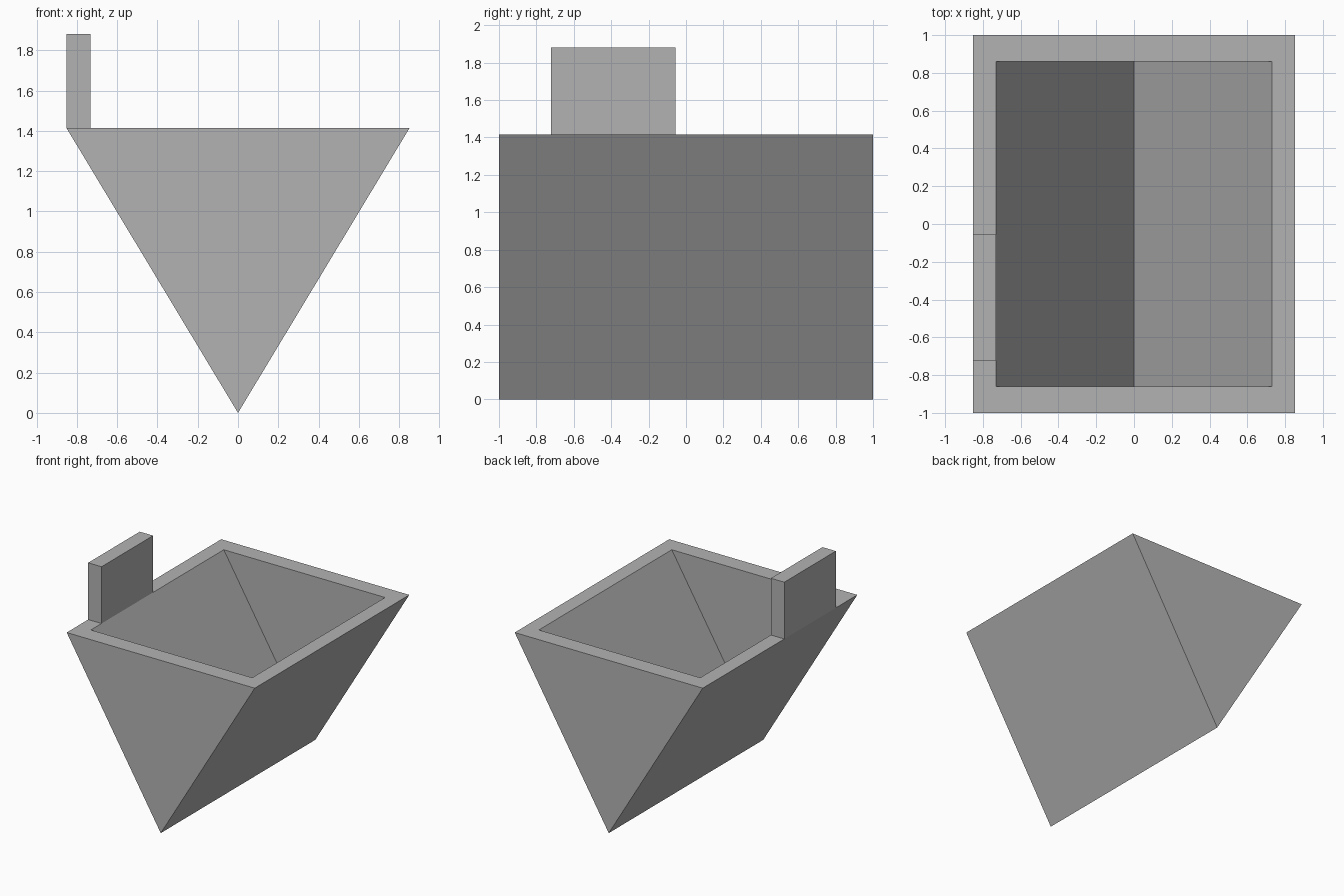
import bpy
import bmesh

if "Cube" in bpy.data.objects:
    bpy.data.objects.remove(bpy.data.objects["Cube"])

grey = bpy.data.materials.new("grey")
grey.diffuse_color = (0.45, 0.45, 0.45, 1)
grey.use_nodes = True
grey.node_tree.nodes["Principled BSDF"].inputs["Base Color"].default_value = grey.diffuse_color

HALF_W, HALF_L, RIM_Z = 0.852, 1.0, 1.415       # outer trough
IN_W, IN_L = 0.731, 0.86                        # cavity opening
IN_Z = RIM_Z * (1 - IN_W / HALF_W)              # cavity floor, walls parallel


def new_object(name, bm):
    bmesh.ops.recalc_face_normals(bm, faces=bm.faces)
    mesh = bpy.data.meshes.new(name)
    bm.to_mesh(mesh)
    bm.free()
    mesh.materials.append(grey)
    obj = bpy.data.objects.new(name, mesh)
    bpy.context.collection.objects.link(obj)
    return obj


def wedge(bm, w, l, bottom):
    """Open-topped V: returns its rim loop."""
    ends = [[bm.verts.new(p) for p in ((-w, y, RIM_Z), (0, y, bottom), (w, y, RIM_Z))]
            for y in (-l, l)]
    a, b = ends
    bm.faces.new(a)
    bm.faces.new(b[::-1])
    for i in (0, 1):
        bm.faces.new((a[i], b[i], b[i + 1], a[i + 1]))
    return [a[0], a[2], b[2], b[0]]


# Trough: outer and inner V shells joined by a flat rim
bm = bmesh.new()
outer = wedge(bm, HALF_W, HALF_L, 0)
inner = wedge(bm, IN_W, IN_L, IN_Z)
for i in range(4):
    j = (i + 1) % 4
    bm.faces.new((outer[i], outer[j], inner[j], inner[i]))
new_object("trough", bm)

# Upright plate standing on the left rim
bm = bmesh.new()
bmesh.ops.create_cube(bm, size=1)
lo, hi = (-HALF_W, -0.722, RIM_Z), (-IN_W, -0.055, 1.88)
for v in bm.verts:
    v.co = [lo[k] if v.co[k] < 0 else hi[k] for k in range(3)]
new_object("upright_plate", bm)
